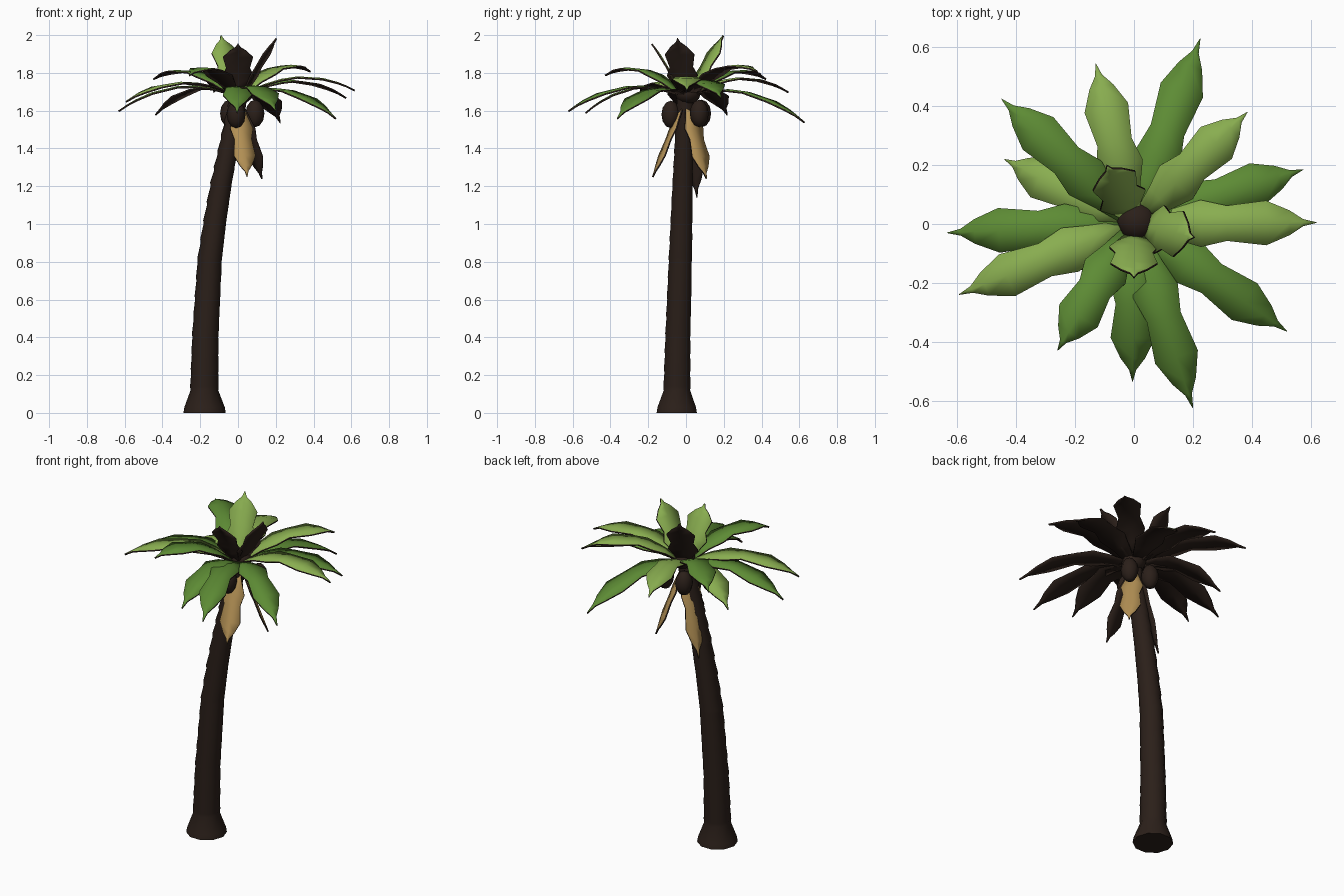
import bpy, bmesh, math
from mathutils import Vector

if "Cube" in bpy.data.objects:
    bpy.data.objects.remove(bpy.data.objects["Cube"])


def mat(name, r, g, b):
    m = bpy.data.materials.new(name)
    m.diffuse_color = (r, g, b, 1)
    m.use_nodes = True
    m.node_tree.nodes["Principled BSDF"].inputs["Base Color"].default_value = m.diffuse_color
    return m


BARK = mat("bark", 0.024, 0.014, 0.010)
UNDER = mat("leaf_underside", 0.024, 0.014, 0.010)
LIGHT = mat("light_green", 0.25, 0.42, 0.08)
DARK = mat("dark_green", 0.11, 0.26, 0.035)
TAN = mat("dry_leaf", 0.45, 0.28, 0.09)


def smooth(ob, angle):
    bpy.ops.object.select_all(action="DESELECT")
    bpy.context.view_layer.objects.active = ob
    ob.select_set(True)
    bpy.ops.object.shade_smooth_by_angle(angle=math.radians(angle))


def make(name, verts, faces, *mats):
    me = bpy.data.meshes.new(name)
    me.from_pydata(verts, [], faces)
    for m in mats:
        me.materials.append(m)
    ob = bpy.data.objects.new(name, me)
    bpy.context.collection.objects.link(ob)
    smooth(ob, 50)
    return ob


# Leaning trunk: rings of (z, x, y, radius), with small bark ridges
def trunk():
    keys = [(0.12, -0.178, -0.048, 0.074), (0.4, -0.173, -0.043, 0.069),
            (0.8, -0.150, -0.030, 0.064), (1.0, -0.123, -0.024, 0.060),
            (1.2, -0.090, -0.018, 0.056), (1.45, -0.040, -0.010, 0.050),
            (1.69, 0.010, 0.000, 0.046)]
    rings = [(0.0, -0.177, -0.049, 0.112), (0.03, -0.177, -0.049, 0.107)]
    for a, b in zip(keys, keys[1:]):
        n = max(2, round((b[0] - a[0]) / 0.09))
        for i in range(n):
            p = [u + (v - u) * i / n for u, v in zip(a, b)]
            rings.append((p[0], p[1], p[2], p[3] * 0.99))
            rings.append((p[0] + 0.02, p[1], p[2], p[3] * 1.025))
    rings.append(keys[-1])
    n = 10
    verts = [(x + r * math.cos(math.tau * k / n), y + r * math.sin(math.tau * k / n), z)
             for z, x, y, r in rings for k in range(n)]
    faces = [(i * n + k, i * n + (k + 1) % n, (i + 1) * n + (k + 1) % n, (i + 1) * n + k)
             for i in range(len(rings) - 1) for k in range(n)]
    faces.append(tuple(reversed(range(n))))
    faces.append(tuple(range(len(verts) - n, len(verts))))
    make("trunk", verts, faces, BARK)


# Jagged leaf outline with a needle tip: (fraction along the frond, half width)
OUTLINE = [(0, 0.026), (0.17, 0.052), (0.32, 0.080), (0.47, 0.060),
           (0.70, 0.076), (0.84, 0.042), (0.92, 0.012), (1, 0.001)]


def frond(name, tip, ctrl_r, ctrl_z, base_r, base_z, colour, width=1.0):
    d = Vector((tip[0], tip[1], 0))
    reach = d.length
    d.normalize()
    s = Vector((0, 0, 1)).cross(d)
    p0 = d * base_r + Vector((0, 0, base_z))
    p1 = d * reach * ctrl_r + Vector((0, 0, ctrl_z))
    p2 = Vector(tip)
    verts, faces = [], []
    for i, (t, w) in enumerate(OUTLINE):
        w *= width
        p = p0 * (1 - t) ** 2 + p1 * 2 * t * (1 - t) + p2 * t * t
        tan = ((p1 - p0) * (1 - t) + (p2 - p1) * t).normalized()
        drop = tan.cross(s) * (-0.06 * w)
        verts += [p + s * w + drop, p, p - s * w + drop]
        if i:
            a, b = 3 * i - 3, 3 * i
            faces += [(a + 1, b + 1, b, a), (a + 2, b + 2, b + 1, a + 1)]
    ob = make(name, verts, faces, colour, UNDER)
    mod = ob.modifiers.new("thickness", "SOLIDIFY")
    mod.thickness = 0.009
    mod.offset = -1
    mod.material_offset = 1
    mod.material_offset_rim = 1


# Round low-poly parts: crown heart and coconuts
def ball(name, loc, scale):
    bpy.ops.mesh.primitive_uv_sphere_add(segments=8, ring_count=6, radius=1, location=loc)
    ob = bpy.context.object
    ob.name = name
    ob.scale = scale
    ob.data.materials.append(BARK)
    smooth(ob, 60)


trunk()
ball("crown_heart", (0.01, 0.01, 1.69), (0.07, 0.068, 0.055))
for i, loc in enumerate([(-0.01, -0.08, 1.58), (0.09, 0.07, 1.585), (-0.045, 0.083, 1.585)]):
    ball(f"coconut_{i + 1}", loc, (0.050, 0.050, 0.073))

# Spreading fronds, given by their tips
SPREAD = [((0.62, 0.005, 1.71), LIGHT), ((0.575, 0.185, 1.67), DARK),
          ((0.385, 0.38, 1.81), LIGHT), ((0.225, 0.63, 1.54), DARK),
          ((-0.13, 0.545, 1.70), LIGHT), ((-0.45, 0.425, 1.77), DARK),
          ((-0.44, 0.22, 1.58), LIGHT), ((-0.635, -0.03, 1.60), DARK),
          ((-0.595, -0.24, 1.65), LIGHT), ((-0.26, -0.43, 1.79), DARK),
          ((-0.005, -0.535, 1.59), DARK), ((0.20, -0.625, 1.60), DARK),
          ((0.52, -0.365, 1.56), DARK)]
for i, (tip, colour) in enumerate(SPREAD):
    frond(f"frond_{i + 1}", tip, 0.55, 1.80 + (tip[2] - 1.58) * 0.5, 0.03, 1.69, colour)

# Upright young fronds
for i, tip in enumerate([(-0.09, 0.195, 2.0), (0.0, -0.178, 1.955), (0.2, -0.045, 1.985)]):
    frond(f"young_frond_{i + 1}", tip, 0.5, 1.85, 0.03, 1.69, LIGHT, 1.05)

# Dry hanging fronds
for i, tip in enumerate([(0.05, -0.18, 1.25), (0.13, 0.11, 1.24), (-0.13, 0.06, 1.14)]):
    frond(f"dry_frond_{i + 1}", tip, 0.58, 1.44, 0.025, 1.63, TAN, 0.78)
